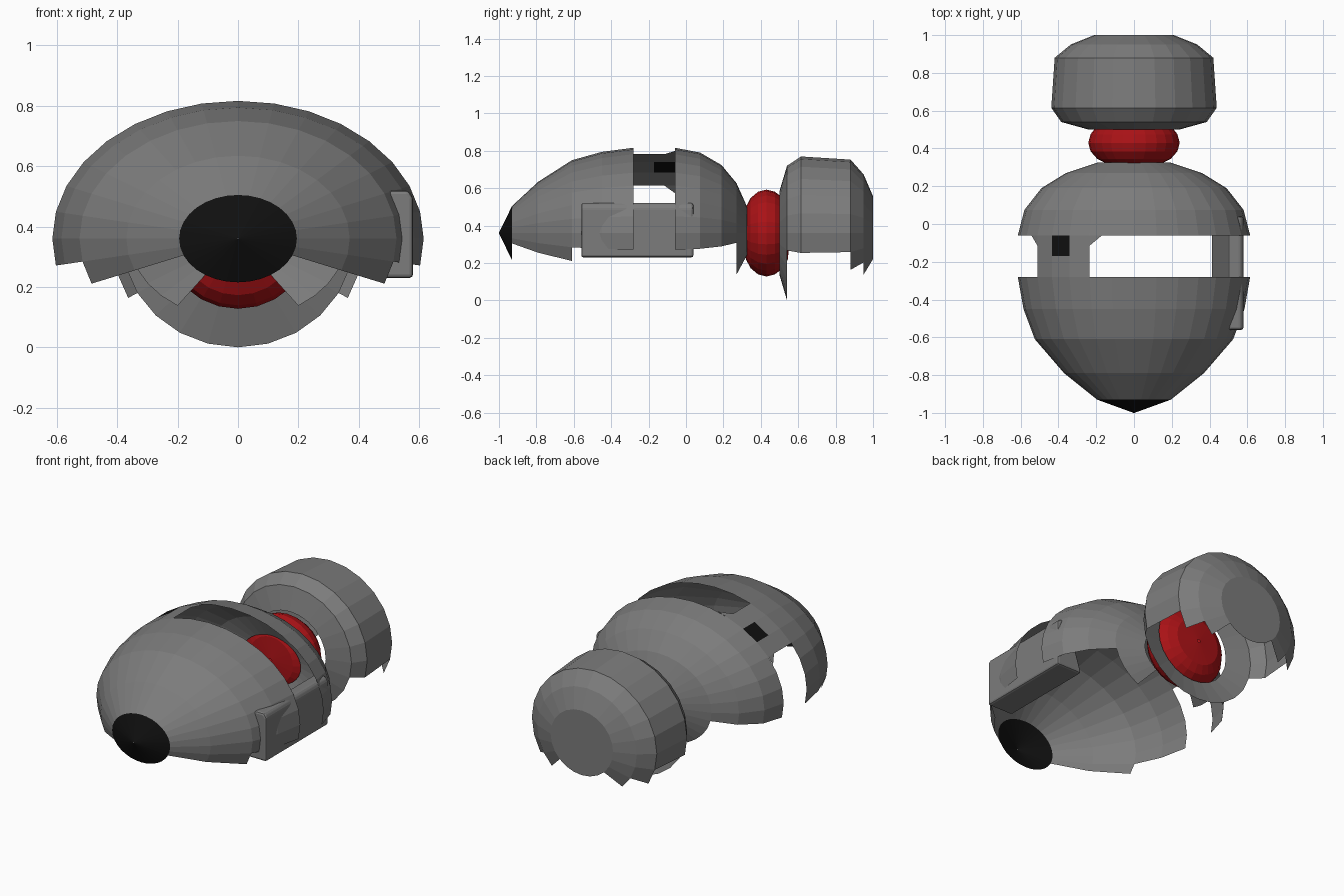
import bpy, bmesh
from math import sin, cos, pi, radians

cube = bpy.data.objects.get("Cube")
if cube:
    bpy.data.objects.remove(cube, do_unlink=True)

AXIS_Z = 0.36      # height of the long axis
HULL_FLAT = 0.742  # height / width of the hull
TAIL_FLAT = 0.935  # height / width of the tail


def material(name, rgb):
    m = bpy.data.materials.new(name)
    m.use_nodes = True
    m.diffuse_color = (*rgb, 1)
    bsdf = m.node_tree.nodes["Principled BSDF"]
    bsdf.inputs["Base Color"].default_value = (*rgb, 1)
    bsdf.inputs["Roughness"].default_value = 0.6
    return m


grey = material("hull grey", (0.2, 0.2, 0.2))
black = material("black", (0.005, 0.005, 0.005))
red = material("red", (0.4, 0.006, 0.008))


def finish(name, bm, *mats):
    bmesh.ops.delete(bm, geom=[v for v in bm.verts if not v.link_faces], context='VERTS')
    bmesh.ops.recalc_face_normals(bm, faces=bm.faces)
    me = bpy.data.meshes.new(name)
    bm.to_mesh(me)
    bm.free()
    for m in mats:
        me.materials.append(m)
    ob = bpy.data.objects.new(name, me)
    bpy.context.collection.objects.link(ob)
    return ob


def point(y, r, angle, flat):
    return (r * cos(angle), y, AXIS_Z + r * flat * sin(angle))


def loft(rings, segs, flat, keep, cap=False):
    """Skin elliptical rings (y, radius); keep(band, degrees) picks the faces."""
    bm = bmesh.new()
    step = 2 * pi / segs
    loops = [[bm.verts.new(point(y, r, j * step, flat)) for j in range(segs)]
             for y, r in rings]
    for i in range(len(rings) - 1):
        a, b = loops[i], loops[i + 1]
        for j in range(segs):
            k = (j + 1) % segs
            if keep(i, (j + 0.5) * 360 / segs):
                bm.faces.new((a[j], a[k], b[k], b[j]))
    if cap:
        bm.faces.new(loops[-1])
    return bm


def open_below(drops):
    """Keep faces down to a given angle under the horizontal, for each band."""
    return lambda i, deg: abs((deg - 90 + 180) % 360 - 180) < 90 + drops[i]


def everything(i, deg):
    return True


# Black nose cone
finish("nose_cone", loft([(-1, 0.002), (-0.93, 0.195)], 32, HULL_FLAT, everything), black)

# Front hull shell, open underneath
finish("front_hull", loft(
    [(-0.93, 0.195), (-0.79, 0.37), (-0.61, 0.525), (-0.45, 0.585), (-0.28, 0.615)],
    32, HULL_FLAT, open_below([22.5, 22.5, 11.25, 11.25])), grey)

# Rear hull shell, open underneath
finish("rear_hull", loft(
    [(-0.06, 0.615), (0.075, 0.58), (0.19, 0.49), (0.27, 0.36), (0.325, 0.194)],
    32, HULL_FLAT, open_below([11.25, 11.25, 11.25, 56.25])), grey)

# Bridge joining the two shells on one side, with a black window
bm = loft([(-0.28, 0.615), (-0.17, 0.615), (-0.06, 0.615)], 32, HULL_FLAT,
          lambda i, deg: 112.5 < deg < 146.25)
for f in bm.faces:
    c = f.calc_center_median()
    if c.y > -0.17 and -0.44 < c.x < -0.34:
        f.material_index = 1
# small corner gussets at the rear end of the bridge
for edge, tip in ((112.5, 106), (146.25, 152)):
    bm.faces.new([bm.verts.new(point(y, 0.615, radians(a), HULL_FLAT))
                  for y, a in ((-0.115, edge), (-0.06, edge), (-0.06, tip))])
finish("hull_bridge", bm, grey, black)

# Side pod on the left flank
bm = bmesh.new()
section = [(0.41, 0.23), (0.58, 0.23), (0.58, 0.495), (0.565, 0.52), (0.5, 0.52)]
ends = [[bm.verts.new((x, y, z)) for x, z in section] for y in (-0.56, 0.04)]
for loop in ends:
    bm.faces.new(loop)
for j in range(len(section)):
    k = (j + 1) % len(section)
    bm.faces.new((ends[0][j], ends[0][k], ends[1][k], ends[1][j]))
pod = finish("side_pod", bm, grey)
bevel = pod.modifiers.new("soft_edges", 'BEVEL')
bevel.width = 0.012
bevel.segments = 2
bevel.limit_method = 'ANGLE'

# Red joint between hull and tail
finish("red_joint", loft(
    [(0.31, 0.01), (0.32, 0.145), (0.345, 0.195), (0.385, 0.23), (0.43, 0.242),
     (0.475, 0.23), (0.52, 0.195), (0.545, 0.145), (0.555, 0.01)],
    24, 0.96, everything), red)

# Tail drum: full front lip, body open underneath, closed end
finish("tail_drum", loft(
    [(0.5, 0.24), (0.54, 0.385), (0.615, 0.438), (0.88, 0.42), (0.95, 0.335), (1, 0.21)],
    24, TAIL_FLAT, open_below([90, 15, 15, 30, 45]), cap=True), grey)
